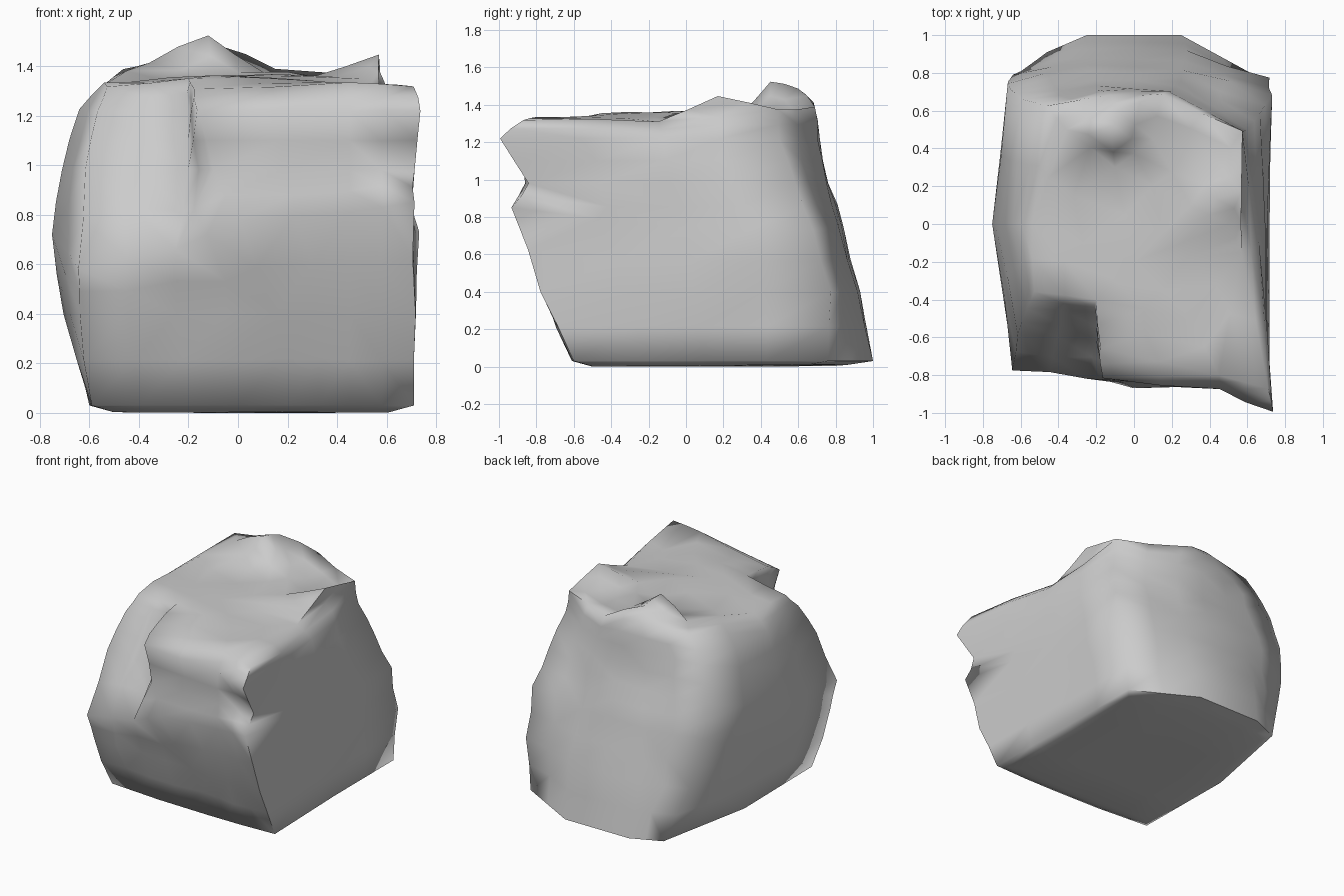
import bpy, bmesh, math, random
from mathutils import Vector
from mathutils.geometry import delaunay_2d_cdt

if "Cube" in bpy.data.objects:
    bpy.data.objects.remove(bpy.data.objects["Cube"])

random.seed(4)

# Cross-sections, bottom to top; (x, y) corners run counter-clockwise from front-left
RINGS = [
    [(-.59, -.57), (-.2, -.6), (.2, -.61), (.45, -.61), (.71, -.6), (.69, .1), (.69, .76), (.25, 1.0), (-.25, 1.0), (-.46, .91), (-.6, .2)],
    [(-.64, -.71), (-.25, -.73), (.15, -.75), (.45, -.76), (.71, -.77), (.71, .05), (.71, .77), (.28, .91), (-.28, .93), (-.6, .81), (-.7, .05)],
    [(-.64, -.77), (-.25, -.81), (0, -.86), (.45, -.88), (.71, -.93), (.70, 0), (.73, .68), (.25, .82), (-.25, .84), (-.67, .76), (-.74, 0)],
    [(-.61, -.58), (-.2, -.61), (-.1, -.83), (.45, -.85), (.71, -.84), (.69, -.1), (.66, .58), (.25, .75), (-.2, .76), (-.65, .71), (-.71, 0)],
    [(-.57, -.45), (-.2, -.47), (-.16, -.81), (.45, -.88), (.74, -1.0), (.66, -.12), (.6, .5), (.2, .70), (-.2, .71), (-.59, .66), (-.63, 0)],
    [(-.53, -.36), (-.2, -.40), (-.18, -.66), (.45, -.80), (.71, -.87), (.57, -.15), (.57, .49), (.15, .69), (-.12, .68), (-.46, .62), (-.54, 0)],
]
# Height of each ring, front ridge and rim rising unevenly
FLAT_Z = [0.03, 0.4, 0.75, 0.98, 1.22]
RIDGE_Z = [.58, .66, .78, .81, .85, .73, .73, .75, .75, .75, .72]
RIM_Z = [1.32, 1.35, 1.31, 1.33, 1.32, 1.31, 1.37, 1.39, 1.41, 1.38, 1.33]
# Bumps inside the top face: peak, its ridge, the right flake and the flats
BUMPS = [(-.12, .45, 1.53), (-.09, .6, 1.49), (.565, .17, 1.44), (.45, .32, 1.34),
         (.3, .1, 1.36), (0, -.2, 1.36), (-.1, .3, 1.36), (.3, -.5, 1.34),
         (-.36, .5, 1.42), (.1, .45, 1.37), (.5, 0, 1.34)]


def height(i, k):
    return RIDGE_Z[k] if i == 2 else RIM_Z[k] if i == 5 else FLAT_Z[i]


bm = bmesh.new()
rings = [[bm.verts.new((x, y, height(i, k))) for k, (x, y) in enumerate(ring)]
         for i, ring in enumerate(RINGS)]
n = len(RINGS[0])

# Underside, slightly rounded at its border
rings.insert(0, [bm.verts.new((v.co.x * .85, .08 + (v.co.y - .08) * .85, random.uniform(0, .012)))
                 for v in rings[0]])
foot = bm.verts.new((-.1, .1, 0))
for k in range(n):
    bm.faces.new((rings[0][(k + 1) % n], rings[0][k], foot))

# Side walls
for a, b in zip(rings, rings[1:]):
    for k in range(n):
        j = (k + 1) % n
        bm.faces.new((a[k], a[j], b[j], b[k]))

# Uneven top
top = rings[-1] + [bm.verts.new(p) for p in BUMPS]
flat = [Vector(v.co.xy) for v in top]
_, _, faces, source, _, _ = delaunay_2d_cdt(flat, [], [list(range(n))], 1, 1e-5)
for f in faces:
    bm.faces.new([top[source[i][0]] for i in f])

# Finer facets with a little roughness on the new corners
bmesh.ops.triangulate(bm, faces=[f for f in bm.faces if len(f.verts) > 3])
bmesh.ops.recalc_face_normals(bm, faces=bm.faces)
coarse = set(bm.verts)
bmesh.ops.subdivide_edges(bm, edges=bm.edges, cuts=1, use_grid_fill=True)
bm.normal_update()
for v in bm.verts:
    if v not in coarse and v.co.z > .06:
        v.co += v.normal * random.uniform(-.008, .012)

mesh = bpy.data.meshes.new("boulder")
bm.to_mesh(mesh)
bm.free()
rock = bpy.data.objects.new("boulder", mesh)
bpy.context.collection.objects.link(rock)

# Soft shading, only the hardest breaks stay sharp
bpy.context.view_layer.objects.active = rock
rock.select_set(True)
bpy.ops.object.shade_smooth_by_angle(angle=math.radians(85))
